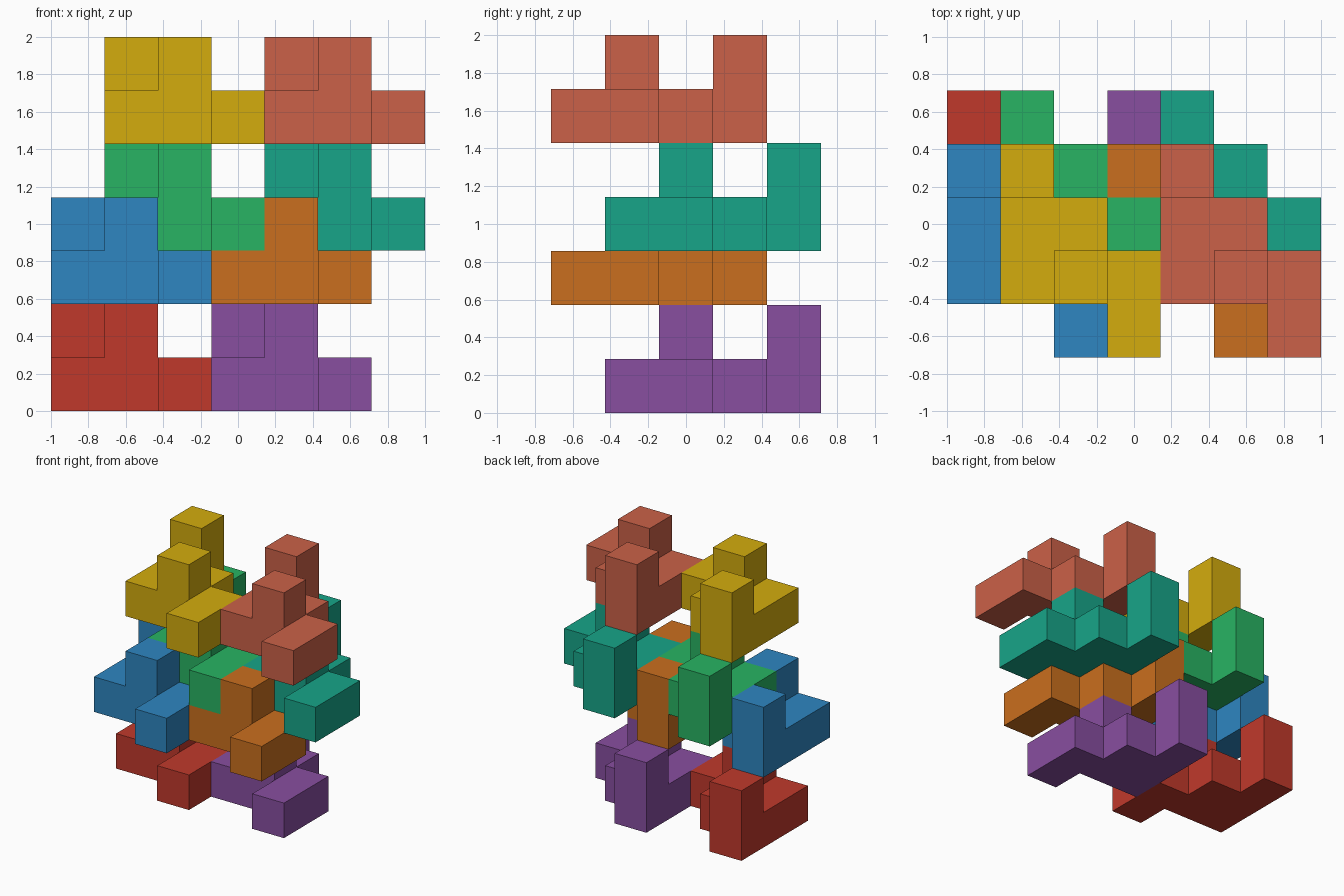
import bpy, bmesh
from mathutils import Vector

if "Cube" in bpy.data.objects:
    bpy.data.objects.remove(bpy.data.objects["Cube"])

U = 2 / 7  # edge of one cube; the model is 7 x 5 x 7 cubes

# Puzzle piece: a seven-cube zigzag base with two raised cubes
CELLS = {(0, 3, 0), (0, 2, 0), (0, 1, 0), (1, 2, 0), (1, 1, 0), (2, 1, 0), (2, 0, 0),
         (0, 3, 1), (1, 1, 1)}


def linear(hex_code):
    vals = [int(hex_code[i:i + 2], 16) / 255 for i in (0, 2, 4)]
    return [v / 12.92 if v <= 0.04045 else ((v + 0.055) / 1.055) ** 2.4 for v in vals] + [1]


def puzzle_piece(name, cell, hex_code):
    bm = bmesh.new()
    # Only the outer faces of the joined cubes
    for c in CELLS:
        for axis in range(3):
            for sign in (-1, 1):
                n = Vector((0, 0, 0))
                n[axis] = sign
                if tuple(int(a + b) for a, b in zip(c, n)) in CELLS:
                    continue
                s, t = Vector((0, 0, 0)), Vector((0, 0, 0))
                s[(axis + 1) % 3] = 1
                t[(axis + 2) % 3] = sign
                mid = Vector(c) + Vector((0.5, 0.5, 0.5)) + n / 2
                ring = [(-1, -1), (1, -1), (1, 1), (-1, 1)]
                bm.faces.new([bm.verts.new((mid + (s * i + t * j) / 2) * U) for i, j in ring])
    bmesh.ops.remove_doubles(bm, verts=bm.verts, dist=1e-4)
    # Merge coplanar squares into clean flat faces
    bmesh.ops.dissolve_limit(bm, angle_limit=0.01, verts=bm.verts, edges=bm.edges)
    bmesh.ops.recalc_face_normals(bm, faces=bm.faces)
    mesh = bpy.data.meshes.new(name)
    bm.to_mesh(mesh)
    bm.free()
    mat = bpy.data.materials.new(name)
    mat.diffuse_color = linear(hex_code)
    mat.use_nodes = True
    mat.node_tree.nodes["Principled BSDF"].inputs["Base Color"].default_value = mat.diffuse_color
    mesh.materials.append(mat)
    ob = bpy.data.objects.new(name, mesh)
    ob.location = ((cell[0] - 3.5) * U, (cell[1] - 2.5) * U, cell[2] * U)
    bpy.context.collection.objects.link(ob)


# Interlocking layers, two pieces each, bottom to top
puzzle_piece("red_piece", (0, 1, 0), "c0392b")
puzzle_piece("purple_piece", (3, 1, 0), "884ea0")
puzzle_piece("blue_piece", (0, 0, 2), "2e86c1")
puzzle_piece("orange_piece", (3, 0, 2), "ca6f1e")
puzzle_piece("green_piece", (1, 1, 3), "28b463")
puzzle_piece("teal_piece", (4, 1, 3), "17a589")
puzzle_piece("yellow_piece", (1, 0, 5), "d4ac0d")
puzzle_piece("salmon_piece", (4, 0, 5), "cb6148")
